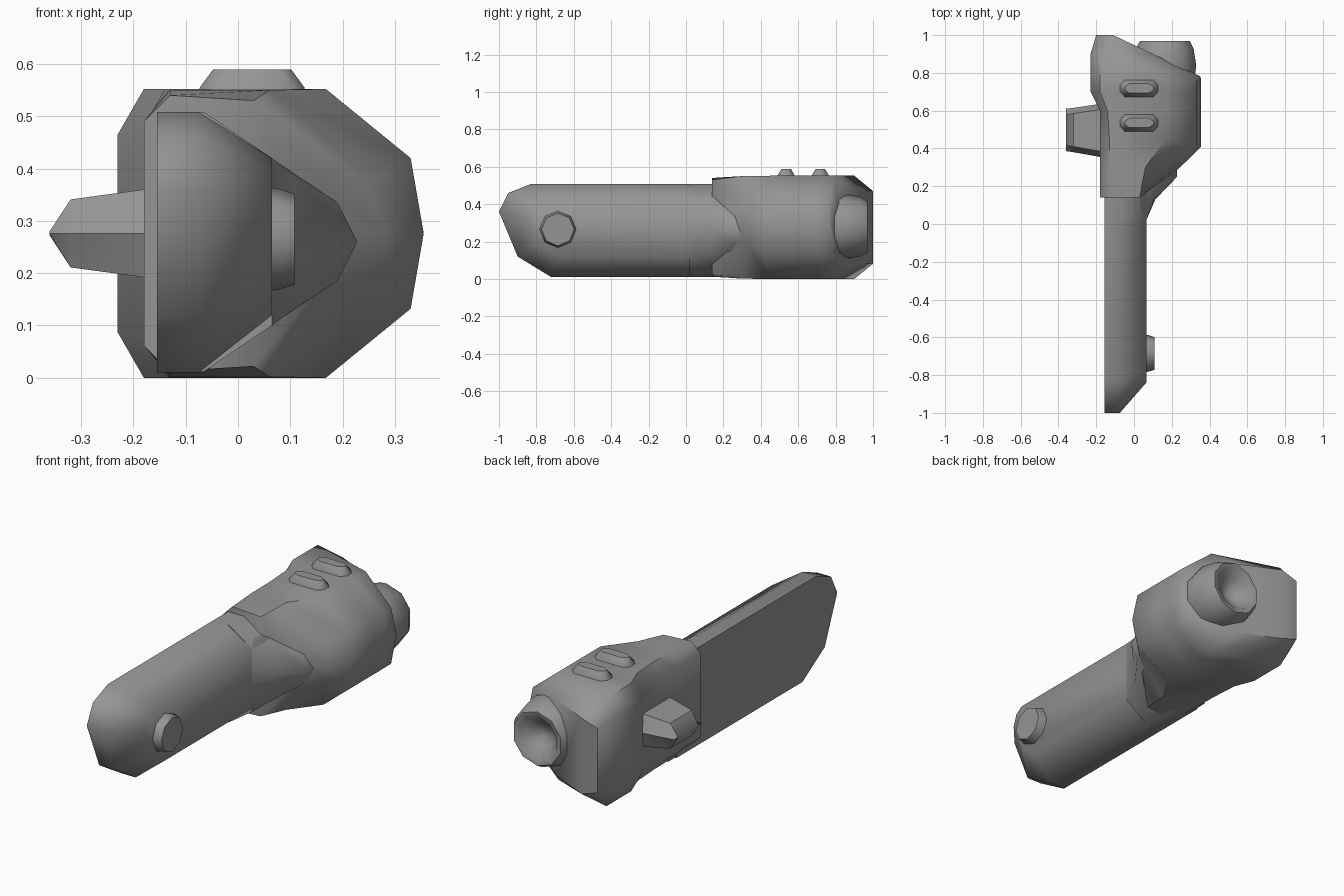
import bpy, bmesh, math

cube = bpy.data.objects.get("Cube")
if cube:
    bpy.data.objects.remove(cube)

grey = bpy.data.materials.new("matte_grey")
grey.use_nodes = True
grey.diffuse_color = (0.3, 0.3, 0.3, 1)
grey.node_tree.nodes["Principled BSDF"].inputs["Base Color"].default_value = (0.3, 0.3, 0.3, 1)


def loft(name, rings, angle, zipped=False):
    """Skin closed rings of points; zipped caps join mirrored points across."""
    bm = bmesh.new()
    rows = [[bm.verts.new(p) for p in ring] for ring in rings]
    n = len(rows[0])
    for a, b in zip(rows, rows[1:]):
        for i in range(n):
            j = (i + 1) % n
            bm.faces.new((a[i], a[j], b[j], b[i]))
    for row in (rows[0], rows[-1]):
        if zipped:
            half = n // 2
            for i in range(half - 1):
                bm.faces.new((row[i], row[i + 1], row[n - 2 - i], row[n - 1 - i]))
            bm.faces.new(row[half - 1:half + 2])
        else:
            bm.faces.new(row)
    bmesh.ops.recalc_face_normals(bm, faces=bm.faces)
    mesh = bpy.data.meshes.new(name)
    bm.to_mesh(mesh)
    bm.free()
    mesh.materials.append(grey)
    ob = bpy.data.objects.new(name, mesh)
    bpy.context.collection.objects.link(ob)
    bpy.ops.object.select_all(action='DESELECT')
    ob.select_set(True)
    bpy.context.view_layer.objects.active = ob
    bpy.ops.object.shade_smooth_by_angle(angle=math.radians(angle))
    return ob


def mirrored(half, height=0.552):
    """Upper half of a section, closed by its reflection below."""
    return half + [(x, y, height - z) for x, y, z in reversed(half[:-1])]


# Long grip: flat on one side, chamfered on the other
outer = [(-1, .36), (-.95, .46), (-.83, .508), (.3, .508), (.3, .01), (-.72, .01), (-.9, .12)]
inner = [(-.84, .33), (-.82, .39), (-.78, .42), (.3, .42), (.3, .12), (-.69, .12), (-.79, .19)]
loft("grip", [[(x, y, z) for y, z in outline]
              for x, outline in ((-.155, outer), (-.075, outer), (.065, inner))], 60)

# Flare where the grip widens into the head
flare = []
for y, x, tip, z in ((.02, .065, .065, .42), (.13, .105, .113, .39),
                     (.25, .19, .228, .335), (.36, .19, .228, .335)):
    flare.append(mirrored([(-.15, y, .508), (-.065, y, .508), (x, y, z), (tip, y, .26)], .52))
loft("grip_flare", flare, 60, True)

# Head: lofted from slanted sections, front rim to angled back
head = [
    [(-.18, .14, .49), (-.13, .14, .54), (.03, .14, .53), (.16, .24, .37), (.232, .29, .276)],
    [(-.18, .3, .49), (-.13, .3, .55), (.06, .3, .55), (.25, .33, .37), (.28, .335, .276)],
    [(-.18, .45, .48), (-.13, .45, .552), (.168, .45, .552), (.33, .42, .42), (.355, .41, .276)],
    [(-.18, .6, .47), (-.14, .6, .552), (.168, .6, .552), (.33, .6, .42), (.355, .6, .276)],
    [(-.23, .7, .465), (-.18, .7, .552), (.168, .7, .552), (.33, .7, .42), (.355, .7, .276)],
    [(-.23, .9, .465), (-.18, .9, .552), (.168, .79, .552), (.33, .765, .42), (.355, .77, .276)],
    [(-.2, 1, .44), (-.11, 1, .47), (.1, .9, .47), (.29, .81, .4), (.35, .782, .276)],
]
loft("head", [mirrored(half) for half in head], 50, True)


def turned(name, centre, axis, profile, sides, angle):
    """Round part from (radius, position along axis) pairs; axis is x or y."""
    rings = []
    for r, t in profile:
        ring = []
        for k in range(sides):
            a = math.tau * k / sides
            u, v = centre[0] + r * math.sin(a), centre[1] + r * math.cos(a)
            ring.append((t, u, v) if axis == "x" else (u, t, v))
        rings.append(ring)
    return loft(name, rings, angle)


# Dished knob on the back and round button near the grip's end
turned("back_knob", (.163, .28), "y",
       [(.165, .76), (.175, .84), (.16, .93), (.138, .97), (.11, .965), (.06, .91), (.01, .89)], 10, 60)
turned("grip_button", (-.685, .265), "x", [(.1, .04), (.097, .075), (.087, .108)], 8, 45)

# Ridged peg on the flat side
peg = []
for x, y0, y1, half in ((-.15, .35, .64, .088), (-.32, .38, .615, .065), (-.36, .386, .61, .004)):
    m = (y0 + y1) / 2
    peg.append([(x, y0, .276), (x, y0 + .03, .276 + half), (x, y1 - .03, .276 + half),
                (x, y1, .276), (x, y1 - .03, .276 - half), (x, y0 + .03, .276 - half)])
loft("side_peg", peg, 40)

# Two raised buttons on top
for label, y in (("front", .535), ("rear", .718)):
    rings = []
    for z, hx, hy in ((.53, .103, .047), (.555, .1, .045), (.589, .075, .025)):
        outline = [(-hx, -.4 * hy), (-hx + .025, -hy), (hx - .025, -hy), (hx, -.4 * hy),
                   (hx, .4 * hy), (hx - .025, hy), (-hx + .025, hy), (-hx, .4 * hy)]
        rings.append([(.027 + a, y + b, z) for a, b in outline])
    loft(label + "_top_button", rings, 40)
